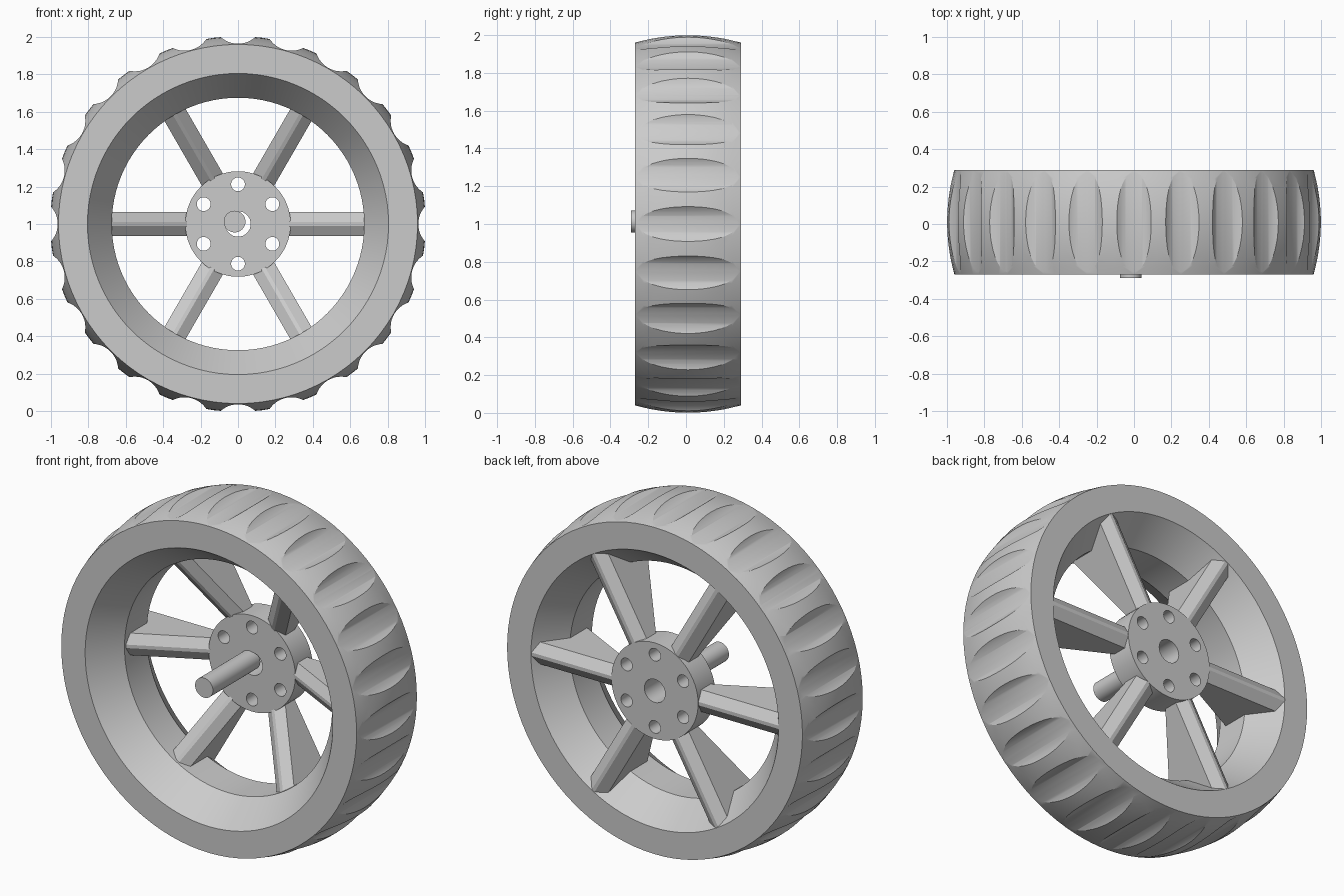
import bpy, bmesh, math
from mathutils import Matrix, Vector

if "Cube" in bpy.data.objects:
    bpy.data.objects.remove(bpy.data.objects["Cube"])

FRONT, BACK, MID = -0.27, 0.29, 0.01   # tyre faces along the axle
AXIS = Vector((0, 0, 1))               # wheel centre


def finish(name, bm, smooth=True):
    bmesh.ops.recalc_face_normals(bm, faces=bm.faces)
    mesh = bpy.data.meshes.new(name)
    bm.to_mesh(mesh)
    bm.free()
    ob = bpy.data.objects.new(name, mesh)
    bpy.context.collection.objects.link(ob)
    return ob


def smooth(ob, angle=25):
    bpy.ops.object.select_all(action='DESELECT')
    ob.select_set(True)
    bpy.context.view_layer.objects.active = ob
    bpy.ops.object.shade_smooth_by_angle(angle=math.radians(angle))


def add_cylinder(bm, x, z, r, y0, y1, segs):
    m = Matrix.Translation((x, (y0 + y1) / 2, z)) @ Matrix.Rotation(math.pi / 2, 4, 'X')
    bmesh.ops.create_cone(bm, cap_ends=True, segments=segs, radius1=r, radius2=r,
                          depth=y1 - y0, matrix=m)


def cut(ob, cutter):
    mod = ob.modifiers.new("cut", 'BOOLEAN')
    mod.operation = 'DIFFERENCE'
    mod.solver = 'EXACT'
    mod.object = cutter
    bpy.context.view_layer.objects.active = ob
    bpy.ops.object.modifier_apply(modifier=mod.name)
    bpy.data.objects.remove(cutter)


# Tyre and rim: one closed profile (radius, y) turned around the axle
profile = [(0.805, FRONT)]
for i in range(13):
    t = -1 + i / 6
    profile.append((1.004 - 0.044 * t * t, MID + 0.28 * t))
profile += [(0.805, BACK), (0.675, 0.115), (0.675, -0.09)]
N = 96
bm = bmesh.new()
rings = []
for k in range(N):
    a = 2 * math.pi * k / N
    rings.append([bm.verts.new((r * math.cos(a), y, 1 + r * math.sin(a))) for r, y in profile])
for k in range(N):
    p, q = rings[k], rings[(k + 1) % N]
    for j in range(len(profile)):
        n = (j + 1) % len(profile)
        bm.faces.new((p[j], p[n], q[n], q[j]))
tyre = finish("tyre_and_rim", bm)

# Tread scallops: straight round grooves every 15 degrees
bm = bmesh.new()
for k in range(24):
    a = math.radians(15 * k)
    add_cylinder(bm, 1.103 * math.cos(a), 1 + 1.103 * math.sin(a), 0.139, -0.4, 0.4, 64)
cut(tyre, finish("groove_cutter", bm))
smooth(tyre)

# Hub with a centre bore and six bolt holes
bm = bmesh.new()
add_cylinder(bm, 0, 1, 0.282, 0.13, BACK, 64)
hub = finish("hub", bm)
bm = bmesh.new()
add_cylinder(bm, 0, 1, 0.068, 0, 0.4, 32)
for k in range(6):
    a = math.radians(30 + 60 * k)
    add_cylinder(bm, 0.212 * math.cos(a), 1 + 0.212 * math.sin(a), 0.037, 0, 0.4, 24)
cut(hub, finish("hole_cutter", bm))
smooth(hub)

# Axle pin, sitting slightly off centre
bm = bmesh.new()
add_cylinder(bm, -0.018, 1.013, 0.058, -0.29, 0.15, 32)
smooth(finish("axle_pin", bm))


# Spokes: bevelled bars that deepen from hub to rim
def spoke_section(front, radius_at):
    half = [(front, 0.01), (front + 0.035, 0.065), (0.25, 0.065), (0.288, 0.01)]
    pts = half + [(y, -w) for y, w in reversed(half)]
    return [Vector((radius_at(y), y, w)) for y, w in pts]


def rim_radius(y):
    return 0.69 + max(0, y - 0.115) / 0.175 * 0.13


for k in range(6):
    bm = bmesh.new()
    rot = Matrix.Translation(AXIS) @ Matrix.Rotation(math.radians(60 * k), 4, 'Y')
    inner = [bm.verts.new(rot @ p) for p in spoke_section(0.131, lambda y: 0.27)]
    outer = [bm.verts.new(rot @ p) for p in spoke_section(-0.085, rim_radius)]
    for j in range(8):
        n = (j + 1) % 8
        bm.faces.new((inner[j], inner[n], outer[n], outer[j]))
    bm.faces.new(inner)
    bm.faces.new(outer)
    bmesh.ops.triangulate(bm, faces=[f for f in bm.faces if len(f.verts) > 4])
    finish(f"spoke_{k + 1}", bm)
